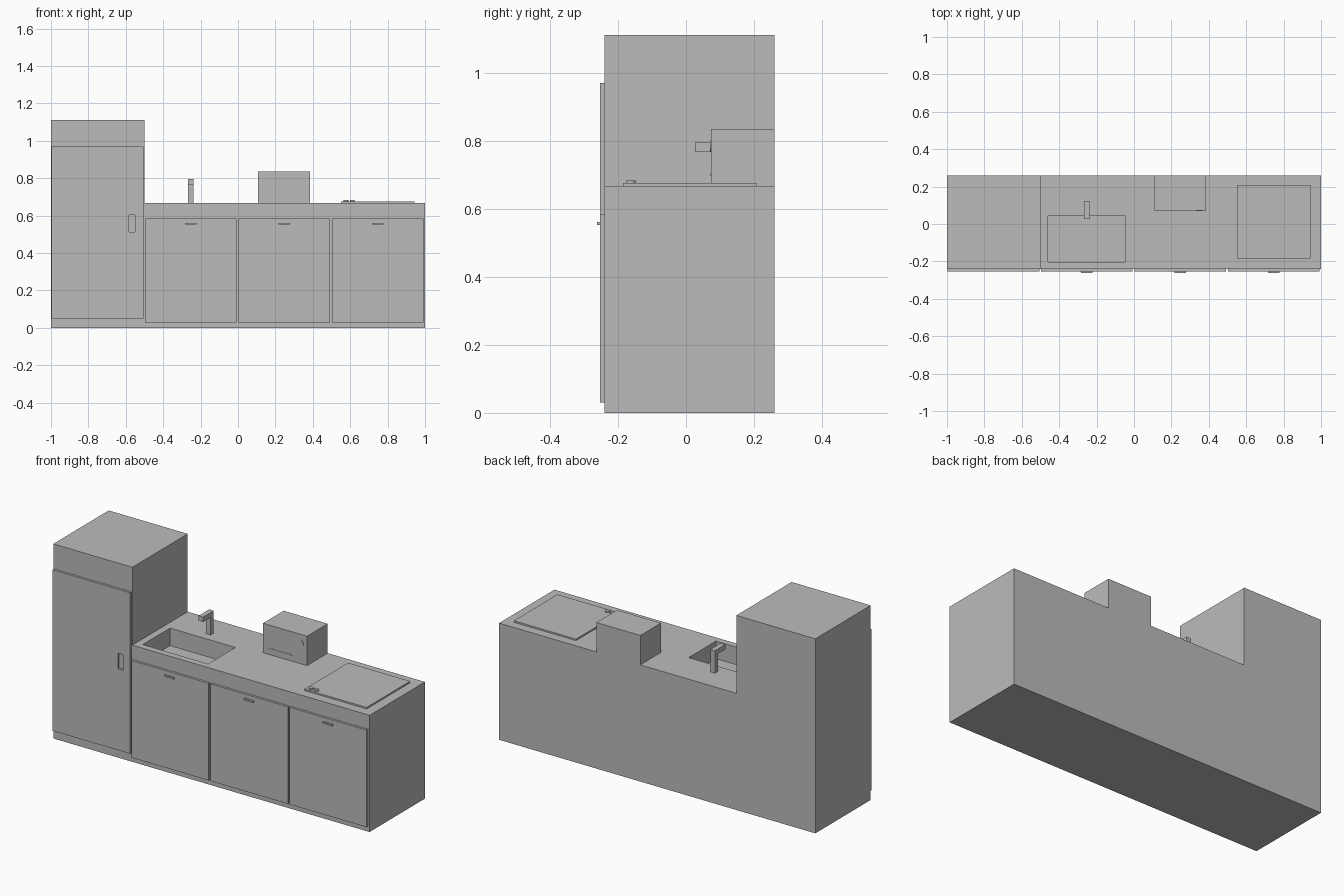
import bpy
import bmesh

cube = bpy.data.objects.get("Cube")
if cube:
    bpy.data.objects.remove(cube, do_unlink=True)

# One plain grey for everything
grey = bpy.data.materials.new("plain_grey")
grey.use_nodes = True
colour = (0.5, 0.5, 0.5, 1)
grey.diffuse_color = colour
grey.node_tree.nodes["Principled BSDF"].inputs["Base Color"].default_value = colour

FRONT, BACK, COUNTER, TOP = -0.24, 0.26, 0.667, 1.112
DOOR_FRONT = -0.253


def finish(name, bm):
    bmesh.ops.recalc_face_normals(bm, faces=bm.faces)
    mesh = bpy.data.meshes.new(name)
    bm.to_mesh(mesh)
    bm.free()
    mesh.materials.append(grey)
    obj = bpy.data.objects.new(name, mesh)
    bpy.context.collection.objects.link(obj)
    return obj


def box(name, x, y, z):
    bm = bmesh.new()
    bmesh.ops.create_cube(bm, size=1)
    for v in bm.verts:
        v.co = [lim[0] if c < 0 else lim[1] for c, lim in zip(v.co, (x, y, z))]
    return finish(name, bm)


def prism(name, profile, axis, start, end):
    """Extrude a 2D profile along the x or y axis."""
    bm = bmesh.new()
    if axis == "y":
        pts = [(a, start, b) for a, b in profile]
        move = (0, end - start, 0)
    else:
        pts = [(start, a, b) for a, b in profile]
        move = (end - start, 0, 0)
    face = bm.faces.new([bm.verts.new(p) for p in pts])
    geom = bmesh.ops.extrude_face_region(bm, geom=[face])["geom"]
    bmesh.ops.translate(bm, vec=move,
                        verts=[g for g in geom if isinstance(g, bmesh.types.BMVert)])
    return finish(name, bm)


def cylinder(name, location, radius, depth, axis="z"):
    rot = (1.5708, 0, 0) if axis == "y" else (0, 0, 0)
    bpy.ops.mesh.primitive_cylinder_add(vertices=24, radius=radius, depth=depth,
                                        location=location, rotation=rot)
    obj = bpy.context.object
    obj.name = name
    obj.data.materials.append(grey)
    bpy.ops.object.shade_smooth_by_angle()
    return obj


def cut(obj, x, y, z):
    cutter = box("cutter", x, y, z)
    cutter.hide_render = True
    mod = obj.modifiers.new("cut", "BOOLEAN")
    mod.operation = "DIFFERENCE"
    mod.solver = "EXACT"
    mod.object = cutter
    bpy.context.view_layer.objects.active = obj
    bpy.ops.object.modifier_apply(modifier=mod.name)
    bpy.data.objects.remove(cutter, do_unlink=True)


# Cabinet body with the tall fridge housing, and the sink basin cut in
body = prism("cabinet_body", [(-1, 0), (1, 0), (1, COUNTER), (-0.5, COUNTER),
                              (-0.5, TOP), (-1, TOP)], "y", FRONT, BACK)
cut(body, (-0.46, -0.047), (-0.203, 0.043), (COUNTER - 0.1, COUNTER + 0.1))

# Fridge door with a recessed grip
fridge_door = box("fridge_door", (-0.996, -0.506), (DOOR_FRONT, FRONT), (0.05, 0.97))
cut(fridge_door, (-0.583, -0.55), (-0.3, FRONT - 0.001), (0.514, 0.603))

# Cupboard doors and pull handles
for i, x in enumerate((-0.497, 0.004, 0.503)):
    box(f"cupboard_door_{i + 1}", (x, x + 0.488), (DOOR_FRONT, FRONT), (0.03, 0.585))
    mid = -0.253 + 0.5 * i
    box(f"cupboard_handle_{i + 1}", (mid - 0.03, mid + 0.03),
        (-0.262, DOOR_FRONT), (0.553, 0.562))

# Tap: upright post with a spout over the basin
prism("tap", [(0.095, COUNTER), (0.122, COUNTER), (0.122, 0.795), (0.027, 0.795),
              (0.027, 0.767), (0.095, 0.767)], "x", -0.268, -0.239)

# Microwave with a slot strip and a dial
box("microwave", (0.107, 0.385), (0.073, BACK), (COUNTER, 0.835))
box("microwave_strip", (0.138, 0.29), (0.071, 0.073), (0.698, 0.703))
cylinder("microwave_dial", (0.348, 0.072, 0.785), 0.016, 0.004, "y")

# Hob plate and its knobs
box("hob", (0.55, 0.943), (-0.185, 0.208), (COUNTER, 0.676))
for i, x in enumerate((0.578, 0.611)):
    cylinder(f"hob_knob_{i + 1}", (x, -0.162, 0.679), 0.013, 0.008)
